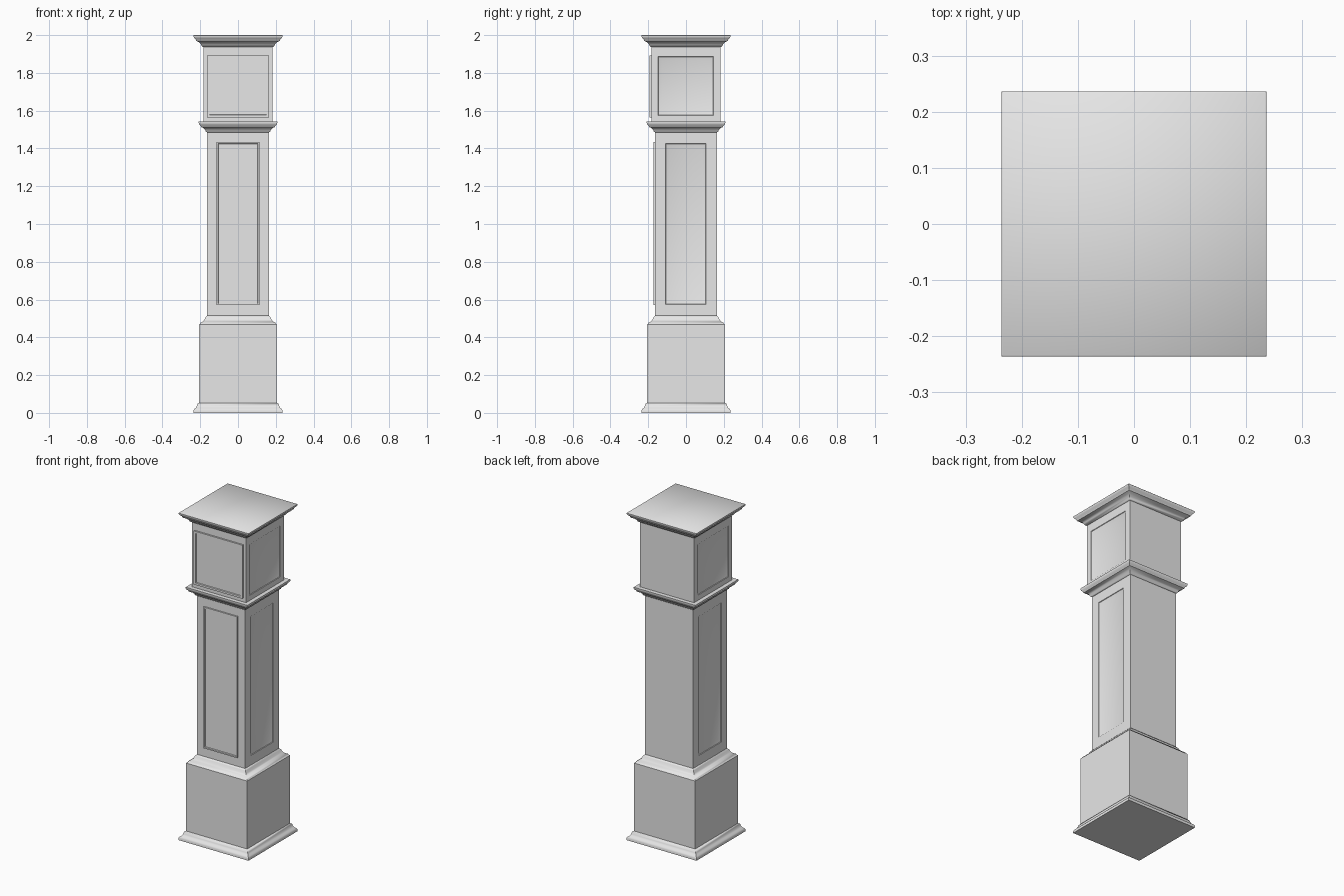
import bpy, bmesh, math
from mathutils import Vector

if "Cube" in bpy.data.objects:
    bpy.data.objects.remove(bpy.data.objects["Cube"])

grey = bpy.data.materials.new("plain grey")
grey.diffuse_color = (0.8, 0.8, 0.8, 1)
grey.use_nodes = True
grey.node_tree.nodes["Principled BSDF"].inputs["Base Color"].default_value = grey.diffuse_color


def finish(bm, name, angle=30):
    bmesh.ops.recalc_face_normals(bm, faces=bm.faces[:])
    mesh = bpy.data.meshes.new(name)
    bm.to_mesh(mesh)
    bm.free()
    mesh.materials.append(grey)
    ob = bpy.data.objects.new(name, mesh)
    bpy.context.collection.objects.link(ob)
    bpy.ops.object.select_all(action='DESELECT')
    ob.select_set(True)
    bpy.context.view_layer.objects.active = ob
    bpy.ops.object.shade_smooth_by_angle(angle=math.radians(angle))
    return ob


def square_loft(profile):
    """Stack square rings from (half width, height) pairs, capped at both ends."""
    bm = bmesh.new()
    rings = [[bm.verts.new((sx * h, sy * h, z))
              for sx, sy in ((-1, -1), (1, -1), (1, 1), (-1, 1))]
             for h, z in profile]
    for a, b in zip(rings, rings[1:]):
        for i in range(4):
            j = (i + 1) % 4
            bm.faces.new((a[i], a[j], b[j], b[i]))
    bm.faces.new(rings[0][::-1])
    bm.faces.new(rings[-1])
    return bm


def inset_to(bm, face, axis, rect, level):
    """Inset a face, then place its inner corners on a rectangle at a level."""
    bmesh.ops.inset_individual(bm, faces=[face], thickness=0.002)
    mid = face.calc_center_median()
    u0, u1, z0, z1 = rect
    other = 1 - axis
    for v in face.verts:
        co = Vector((0, 0, z0 if v.co.z < mid.z else z1))
        co[axis] = level
        co[other] = u0 if v.co[other] < mid[other] else u1
        v.co = co


def shrink(rect, d):
    return rect[0] + d, rect[1] - d, rect[2] + d, rect[3] - d


def panelled_case(name, half, z0, z1, rect):
    """Square case with a sunk, bevelled panel on its left and right sides."""
    bm = square_loft([(half, z0), (half, z1)])
    bm.normal_update()
    for f in [f for f in bm.faces if abs(f.normal.x) > 0.9]:
        s = 1 if f.calc_center_median().x > 0 else -1
        inset_to(bm, f, 0, rect, s * half)
        inset_to(bm, f, 0, shrink(rect, 0.002), s * (half - 0.003))
        inset_to(bm, f, 0, shrink(rect, 0.022), s * (half - 0.010))
    return finish(bm, name)


def door(name, rect, back, front, frame):
    """Thin door with a raised frame around a slightly sunk panel."""
    x0, x1, z0, z1 = rect
    bm = bmesh.new()
    bmesh.ops.create_cube(bm, size=1)
    for v in bm.verts:
        v.co = (x1 if v.co.x > 0 else x0, back if v.co.y > 0 else front,
                z1 if v.co.z > 0 else z0)
    bm.normal_update()
    f = min(bm.faces, key=lambda f: f.normal.y)
    inset_to(bm, f, 1, shrink(rect, frame), front)
    inset_to(bm, f, 1, shrink(rect, frame + 0.002), front + 0.006)
    return finish(bm, name)


# Base: foot moulding, plinth box and the moulding that steps in to the trunk
finish(square_loft([(.236, 0), (.236, .014), (.231, .021), (.223, .027),
                    (.218, .037), (.215, .048), (.207, .053)]), "foot_moulding", 45)
finish(square_loft([(.207, .05), (.207, .468)]), "base_box")
finish(square_loft([(.207, .468), (.201, .472), (.198, .478), (.186, .484),
                    (.177, .494), (.172, .507), (.163, .516)]), "waist_moulding", 45)

# Trunk with side panels and the long door
panelled_case("trunk", .163, .50, 1.50, (-.108, .106, .575, 1.425))
door("trunk_door", (-.114, .114, .57, 1.433), -.160, -.172, .008)

# Moulding that carries the hood
finish(square_loft([(.163, 1.484), (.170, 1.489), (.174, 1.499), (.183, 1.508),
                    (.196, 1.514), (.198, 1.521), (.205, 1.527), (.208, 1.534),
                    (.208, 1.542)]), "hood_shelf_moulding", 45)

# Hood with side panels and the dial door
panelled_case("hood", .183, 1.53, 1.95, (-.148, .146, 1.574, 1.886))
door("hood_door", (-.164, .164, 1.565, 1.892), -.180, -.193, .012)

# Top cornice
finish(square_loft([(.183, 1.936), (.191, 1.941), (.196, 1.952), (.206, 1.962),
                    (.221, 1.969), (.223, 1.977), (.231, 1.984), (.236, 1.992),
                    (.236, 1.998), (.234, 2.0)]), "cornice", 45)
